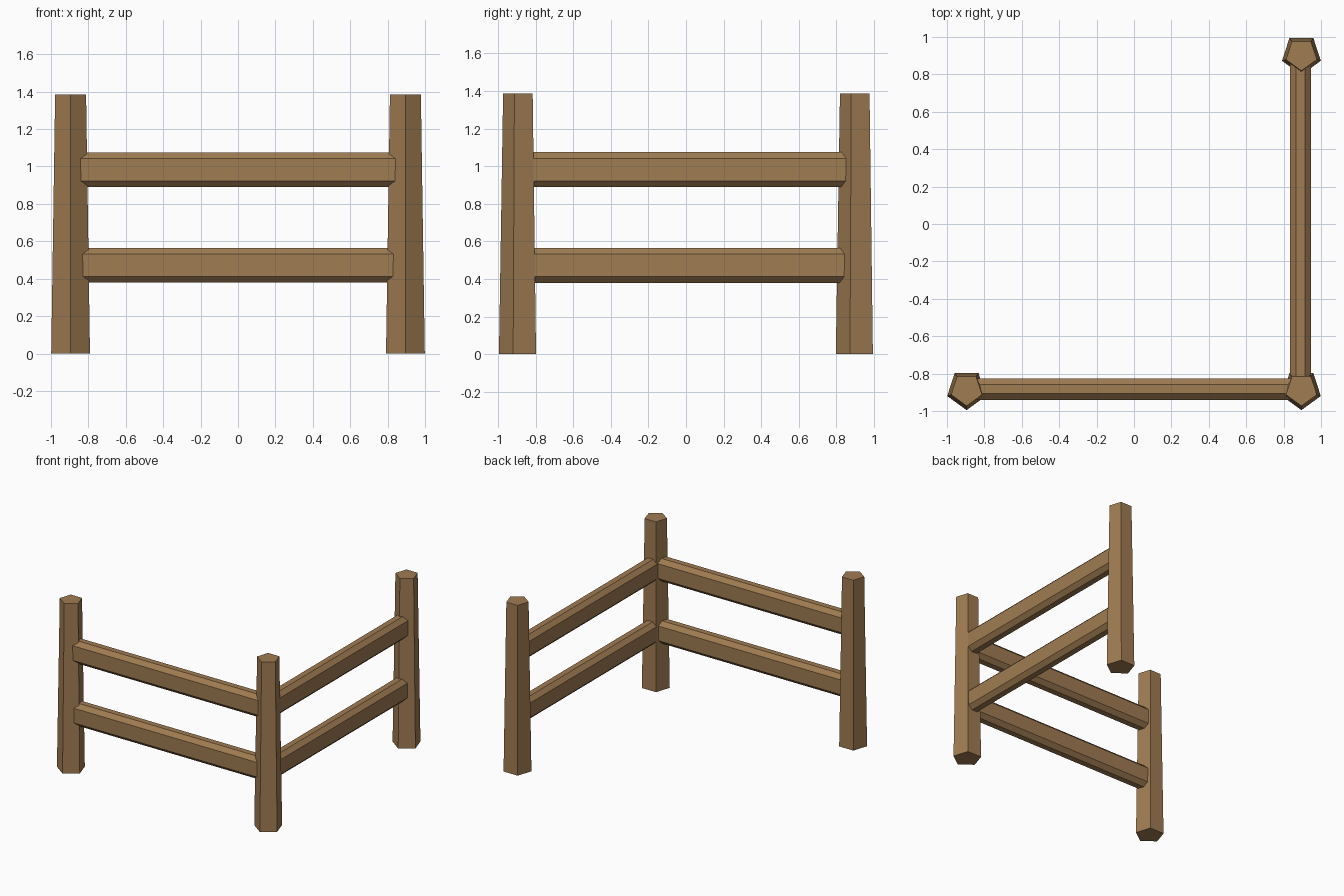
import bpy, bmesh, math

if "Cube" in bpy.data.objects:
    bpy.data.objects.remove(bpy.data.objects["Cube"])

wood = bpy.data.materials.new("wood")
wood.diffuse_color = (0.35, 0.2, 0.085, 1)
wood.use_nodes = True
wood.node_tree.nodes["Principled BSDF"].inputs["Base Color"].default_value = wood.diffuse_color


def loft(name, rings):
    """Closed prism through two rings of points."""
    bm = bmesh.new()
    a, b = [[bm.verts.new(p) for p in ring] for ring in rings]
    n = len(a)
    for i in range(n):
        j = (i + 1) % n
        bm.faces.new((a[i], a[j], b[j], b[i]))
    bm.faces.new(a[::-1])
    bm.faces.new(b)
    bmesh.ops.recalc_face_normals(bm, faces=bm.faces)
    mesh = bpy.data.meshes.new(name)
    bm.to_mesh(mesh)
    bm.free()
    mesh.materials.append(wood)
    obj = bpy.data.objects.new(name, mesh)
    bpy.context.collection.objects.link(obj)


def pentagon(x, y, z, r):
    angles = [math.radians(-90 + 72 * k) for k in range(5)]
    return [(x + r * math.cos(t), y + r * math.sin(t), z) for t in angles]


# Rail section: upright rectangle with chamfered corners (offset, height)
W, H, C = 0.057, 0.093, 0.033
SECTION = [(W, H - C), (W - C, H), (C - W, H), (-W, H - C),
           (-W, C - H), (C - W, -H), (W - C, -H), (W, C - H)]

# Tapered five-sided posts, point towards the front
for name, x, y in (("left_post", -0.895, -0.886),
                   ("corner_post", 0.895, -0.886),
                   ("back_post", 0.895, 0.906)):
    loft(name, [pentagon(x, y, 0, 0.109), pentagon(x, y, 1.386, 0.087)])

# Two rails per side, ends buried in the posts
for level, z in (("lower", 0.472), ("upper", 0.982)):
    loft(f"front_{level}_rail",
         [[(x, -0.883 + u, z + v) for u, v in SECTION] for x in (-0.89, 0.89)])
    loft(f"side_{level}_rail",
         [[(0.89 + u, y, z + v) for u, v in SECTION] for y in (-0.89, 0.89)])
